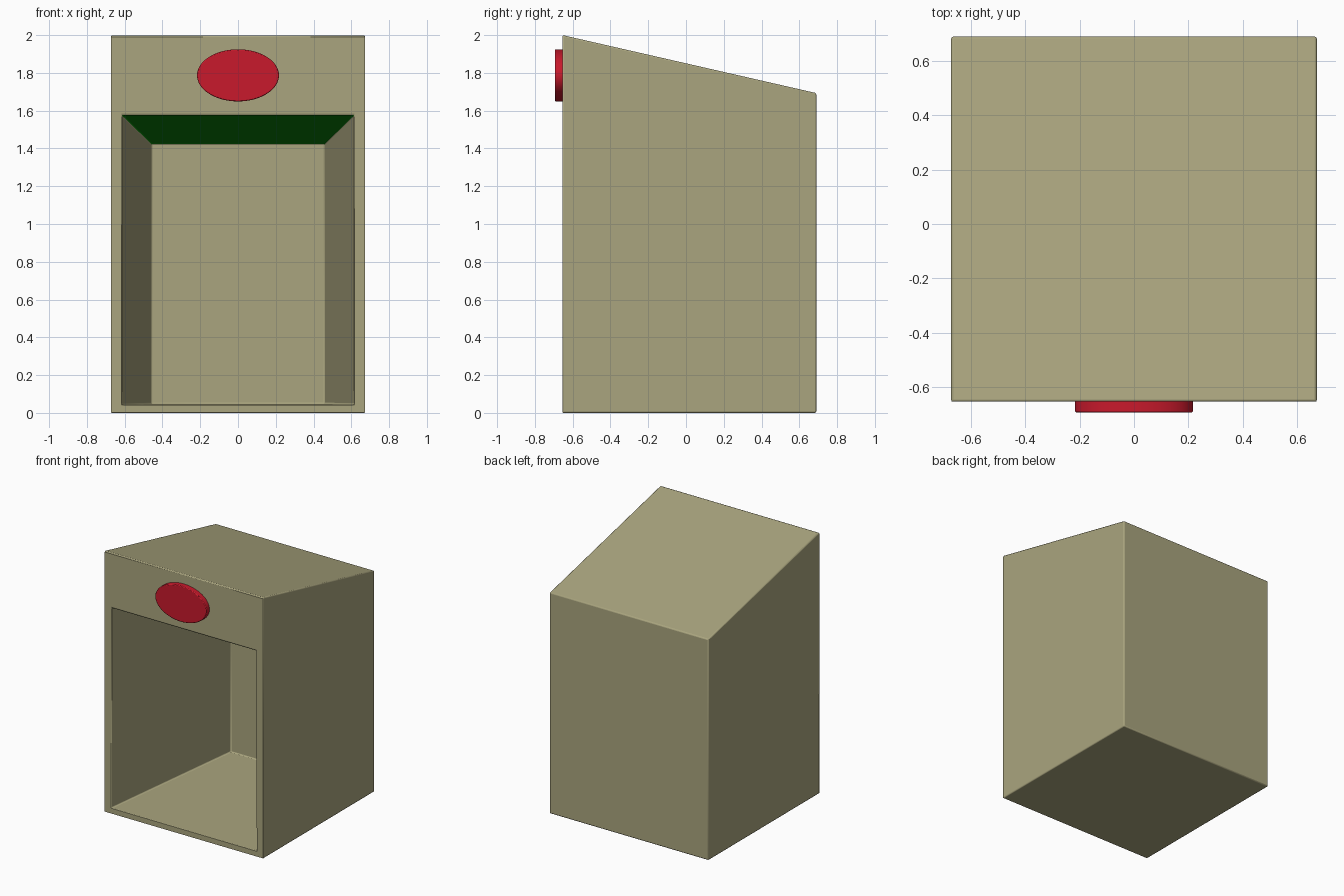
import bpy, bmesh, math

if "Cube" in bpy.data.objects:
    bpy.data.objects.remove(bpy.data.objects["Cube"])


def material(name, rgb):
    m = bpy.data.materials.new(name)
    m.diffuse_color = (*rgb, 1)
    m.use_nodes = True
    m.node_tree.nodes["Principled BSDF"].inputs["Base Color"].default_value = m.diffuse_color
    return m


def finish(obj, width, segments):
    """Soften the edges with a small bevel and smooth shading."""
    mod = obj.modifiers.new("soft_edges", 'BEVEL')
    mod.width = width
    mod.segments = segments
    mod.limit_method = 'ANGLE'
    mod.angle_limit = math.radians(30)
    bpy.ops.object.select_all(action='DESELECT')
    obj.select_set(True)
    bpy.context.view_layer.objects.active = obj
    bpy.ops.object.shade_smooth_by_angle(angle=math.radians(30))


tan = material("tan", (0.40, 0.375, 0.21))
green = material("dark_green", (0.003, 0.25, 0.003))
red = material("red", (0.58, 0.01, 0.025))

FRONT, BACK = -0.654, 0.69

# Cabinet: sloped-top shell with a tapering recess opening to the front
bm = bmesh.new()


def loop(half_w, y, z0, z1):
    """Four corners of an upright rectangle, anticlockwise from the front."""
    return [bm.verts.new(c) for c in ((-half_w, y, z0), (half_w, y, z0),
                                      (half_w, y, z1), (-half_w, y, z1))]


loops = [loop(0.673, BACK, 0, 1.693),
         loop(0.673, FRONT, 0, 2.0),
         loop(0.615, FRONT, 0.043, 1.575),
         loop(0.46, 0.57, 0.047, 1.425)]
for a, b in zip(loops, loops[1:]):
    for i in range(4):
        j = (i + 1) % 4
        f = bm.faces.new((a[i], a[j], b[j], b[i]))
        # Recess ceiling is green
        if a is loops[2] and i == 2:
            f.material_index = 1
bm.faces.new(loops[0])
bm.faces.new(loops[-1])
bmesh.ops.recalc_face_normals(bm, faces=bm.faces)
mesh = bpy.data.meshes.new("cabinet")
bm.to_mesh(mesh)
bm.free()
mesh.materials.append(tan)
mesh.materials.append(green)
cabinet = bpy.data.objects.new("cabinet", mesh)
bpy.context.collection.objects.link(cabinet)
finish(cabinet, 0.008, 2)

# Oval badge on the front, above the opening
bpy.ops.mesh.primitive_cylinder_add(vertices=64, radius=1, depth=1,
                                    location=(0, -0.672, 1.787),
                                    rotation=(math.pi / 2, 0, 0))
badge = bpy.context.object
badge.name = "oval_badge"
badge.scale = (0.217, 0.138, 0.044)
bpy.ops.object.transform_apply(location=False, rotation=True, scale=True)
badge.data.materials.append(red)
finish(badge, 0.005, 2)
